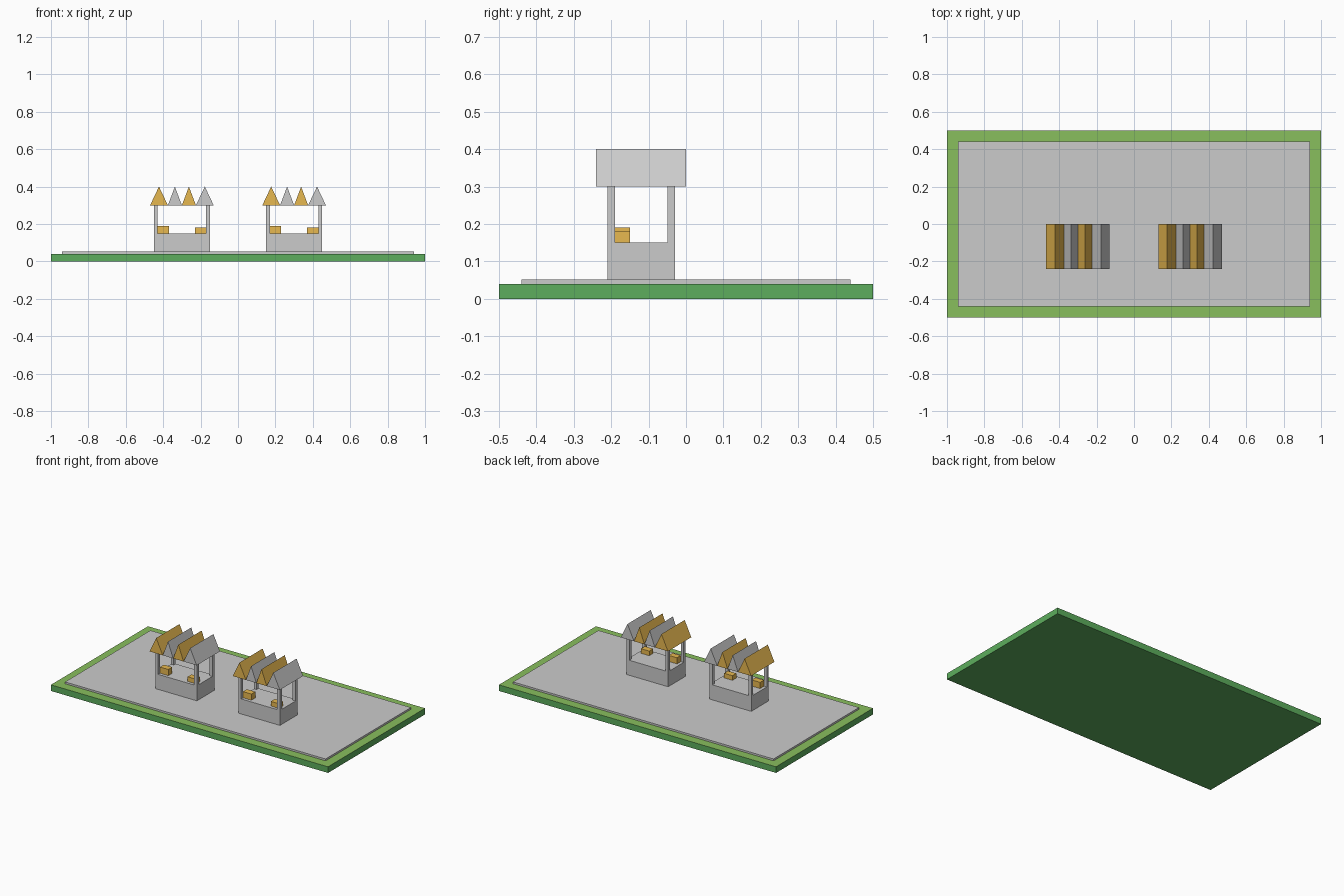
import bpy

if "Cube" in bpy.data.objects:
    bpy.data.objects.remove(bpy.data.objects["Cube"])


def material(name, rgb):
    m = bpy.data.materials.new(name)
    m.diffuse_color = (*rgb, 1)
    m.use_nodes = True
    m.node_tree.nodes["Principled BSDF"].inputs["Base Color"].default_value = m.diffuse_color
    return m


SOIL = material("green_side", (0.11, 0.42, 0.11))
GRASS = material("green_top", (0.25, 0.52, 0.11))
GOLD = material("gold", (0.80, 0.48, 0.08))


def prism(name, profile, y0, y1, mat=None):
    """Extrude an anticlockwise xz profile from y0 (front) to y1 (back)."""
    n = len(profile)
    verts = [(x, y, z) for y in (y0, y1) for x, z in profile]
    faces = [tuple(range(n)), tuple(range(2 * n - 1, n - 1, -1))]
    faces += [(i, i + n, (i + 1) % n + n, (i + 1) % n) for i in range(n)]
    mesh = bpy.data.meshes.new(name)
    mesh.from_pydata(verts, [], faces)
    if mat:
        mesh.materials.append(mat)
    ob = bpy.data.objects.new(name, mesh)
    bpy.context.collection.objects.link(ob)
    return ob


def box(name, x0, x1, y0, y1, z0, z1, mat=None):
    return prism(name, [(x0, z0), (x1, z0), (x1, z1), (x0, z1)], y0, y1, mat)


# Ground slab with a lighter grass top, and the paving on it
lawn = box("lawn", -1, 1, -0.5, 0.5, 0, 0.04, SOIL)
lawn.data.materials.append(GRASS)
for f in lawn.data.polygons:
    if f.normal.z > 0.5:
        f.material_index = 1
box("paving", -0.94, 0.94, -0.44, 0.44, 0.04, 0.052)


def stall(cx):
    # Counter block and corner posts
    box("counter", cx - 0.15, cx + 0.15, -0.21, -0.03, 0.052, 0.15)
    for px in (-0.15, 0.13):
        for py in (-0.21, -0.05):
            box("post", cx + px, cx + px + 0.02, py, py + 0.02, 0.15, 0.30)
    # Goods on the counter
    box("tall_crate", cx - 0.13, cx - 0.07, -0.19, -0.15, 0.15, 0.19, GOLD)
    box("low_crate", cx + 0.07, cx + 0.13, -0.19, -0.15, 0.15, 0.18, GOLD)
    # Striped zigzag roof
    x = cx - 0.17
    for i, w in enumerate((0.095, 0.075, 0.075, 0.095)):
        prism("roof_ridge", [(x, 0.30), (x + w, 0.30), (x + w / 2, 0.40)],
              -0.24, 0, None if i % 2 else GOLD)
        x += w


for cx in (-0.3, 0.3):
    stall(cx)
